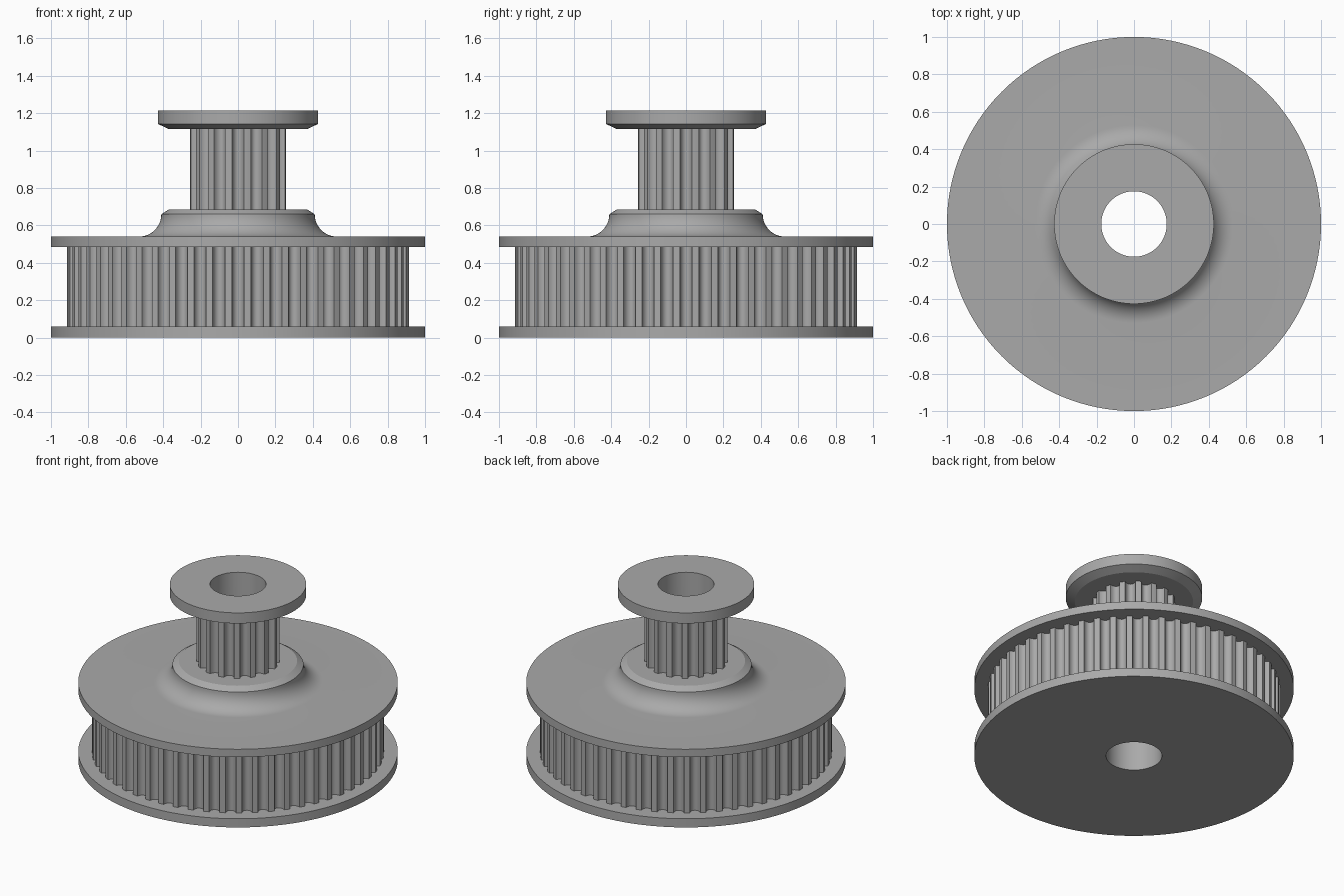
import bpy
import bmesh
from math import cos, sin, pi, radians

cube = bpy.data.objects.get("Cube")
if cube:
    bpy.data.objects.remove(cube, do_unlink=True)

BORE = 0.175
STEPS = 128

grey = bpy.data.materials.new("plain grey")
grey.use_nodes = True
GREY = (0.4, 0.4, 0.4, 1)
grey.diffuse_color = GREY
grey.node_tree.nodes["Principled BSDF"].inputs["Base Color"].default_value = GREY


def finish(name, bm, angle):
    bmesh.ops.recalc_face_normals(bm, faces=bm.faces)
    mesh = bpy.data.meshes.new(name)
    bm.to_mesh(mesh)
    bm.free()
    mesh.materials.append(grey)
    obj = bpy.data.objects.new(name, mesh)
    bpy.context.collection.objects.link(obj)
    bpy.ops.object.select_all(action="DESELECT")
    obj.select_set(True)
    bpy.context.view_layer.objects.active = obj
    bpy.ops.object.shade_smooth_by_angle(angle=radians(angle))


def bridge(bm, a, b):
    n = len(a)
    for i in range(n):
        j = (i + 1) % n
        bm.faces.new((a[i], a[j], b[j], b[i]))


def lathe(name, profile):
    """Spin a closed (radius, height) profile around the axle."""
    bm = bmesh.new()
    turns = [2 * pi * i / STEPS for i in range(STEPS)]
    rings = [[bm.verts.new((r * cos(t), r * sin(t), z)) for t in turns]
             for r, z in profile]
    for k, ring in enumerate(rings):
        bridge(bm, ring, rings[(k + 1) % len(rings)])
    finish(name, bm, 20)


def toothed_ring(name, teeth, radius, z0, z1, depth=0.04, half_groove=0.033):
    """Ring with round-bottomed belt grooves, one centred on every pitch."""
    bm = bmesh.new()
    outline = []
    for i in range(teeth):
        mid = 2 * pi * i / teeth
        # rounded groove
        for k in range(9):
            a = pi * k / 8
            t = mid - cos(a) * half_groove / radius
            outline.append((radius - depth * sin(a), t))
        # crown of the tooth
        start, end = half_groove / radius, 2 * pi / teeth - half_groove / radius
        for k in (1, 2, 3):
            outline.append((radius, mid + start + (end - start) * k / 4))

    def ring(z, inner):
        return [bm.verts.new(((BORE if inner else r) * cos(t),
                              (BORE if inner else r) * sin(t), z))
                for r, t in outline]

    loops = [ring(z0, False), ring(z1, False), ring(z1, True), ring(z0, True)]
    for k in range(4):
        bridge(bm, loops[k], loops[(k + 1) % 4])
    finish(name, bm, 35)


# Lower flange
lathe("lower_flange", [(BORE, 0), (1, 0), (1, 0.06), (BORE, 0.06)])

# Large toothed drum
toothed_ring("large_toothed_drum", 56, 0.915, 0.06, 0.485)

# Upper flange with a concave fillet rising to the chamfered collar
fillet = [(0.53 - 0.12 * sin(a), 0.66 - 0.12 * cos(a))
          for a in (pi / 2 * k / 12 for k in range(13))]
lathe("upper_flange_and_collar",
      [(BORE, 0.485), (1, 0.485), (1, 0.54)] + fillet
      + [(0.37, 0.685), (BORE, 0.685)])

# Small toothed drum
toothed_ring("small_toothed_drum", 16, 0.26, 0.685, 1.115)

# Top flange, chamfered underneath
lathe("top_flange", [(BORE, 1.115), (0.37, 1.115), (0.427, 1.142),
                     (0.427, 1.215), (BORE, 1.215)])
